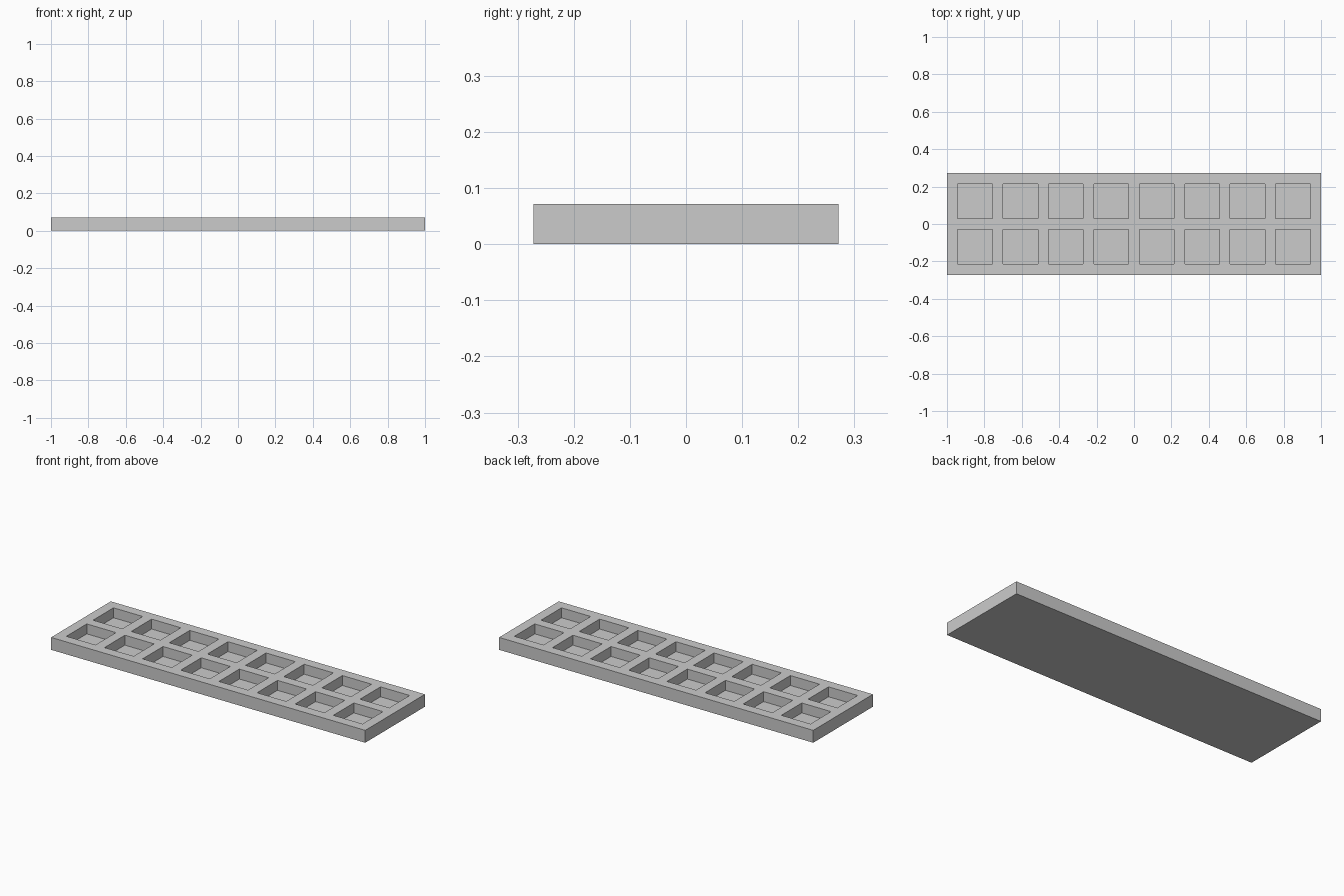
import bpy
import bmesh

cube = bpy.data.objects.get("Cube")
if cube:
    bpy.data.objects.remove(cube, do_unlink=True)

# Proportions: the tray is 140 modules long
U = 2 / 140
WELL, WALL = 13 * U, 4 * U
HEIGHT, DEPTH = 5 * U, 4 * U
COLUMNS, ROWS = 8, 2


def grid_lines(count):
    """Wall and well edges along one axis, centred on zero."""
    length = count * WELL + (count + 1) * WALL
    lines = [-length / 2]
    for i in range(count):
        lines += [lines[-1] + WALL, lines[-1] + WALL + WELL]
    return lines + [length / 2]


xs, ys = grid_lines(COLUMNS), grid_lines(ROWS)
bm = bmesh.new()

# Top surface as a grid of wall cells and well cells
verts = [[bm.verts.new((x, y, HEIGHT)) for y in ys] for x in xs]
wells = []
for i in range(len(xs) - 1):
    for j in range(len(ys) - 1):
        face = bm.faces.new((verts[i][j], verts[i + 1][j],
                             verts[i + 1][j + 1], verts[i][j + 1]))
        if i % 2 and j % 2:
            wells.append(face)

# Outer sides and underside
rim = [e for e in bm.edges if e.is_boundary]
sides = bmesh.ops.extrude_edge_only(bm, edges=rim)["geom"]
for v in sides:
    if isinstance(v, bmesh.types.BMVert):
        v.co.z = 0
bottom = [e for e in sides if isinstance(e, bmesh.types.BMEdge) and e.is_boundary]
bmesh.ops.contextual_create(bm, geom=bottom)

# Square wells sunk into the top
for face in wells:
    floor = bmesh.ops.extrude_discrete_faces(bm, faces=[face])["faces"][0]
    for v in floor.verts:
        v.co.z = HEIGHT - DEPTH

bmesh.ops.recalc_face_normals(bm, faces=bm.faces)
mesh = bpy.data.meshes.new("tray")
bm.to_mesh(mesh)
bm.free()
tray = bpy.data.objects.new("tray", mesh)
bpy.context.collection.objects.link(tray)

# Plain grey
grey = bpy.data.materials.new("light_grey")
grey.use_nodes = True
colour = (0.6, 0.6, 0.6, 1)
grey.diffuse_color = colour
grey.node_tree.nodes["Principled BSDF"].inputs["Base Color"].default_value = colour
mesh.materials.append(grey)
